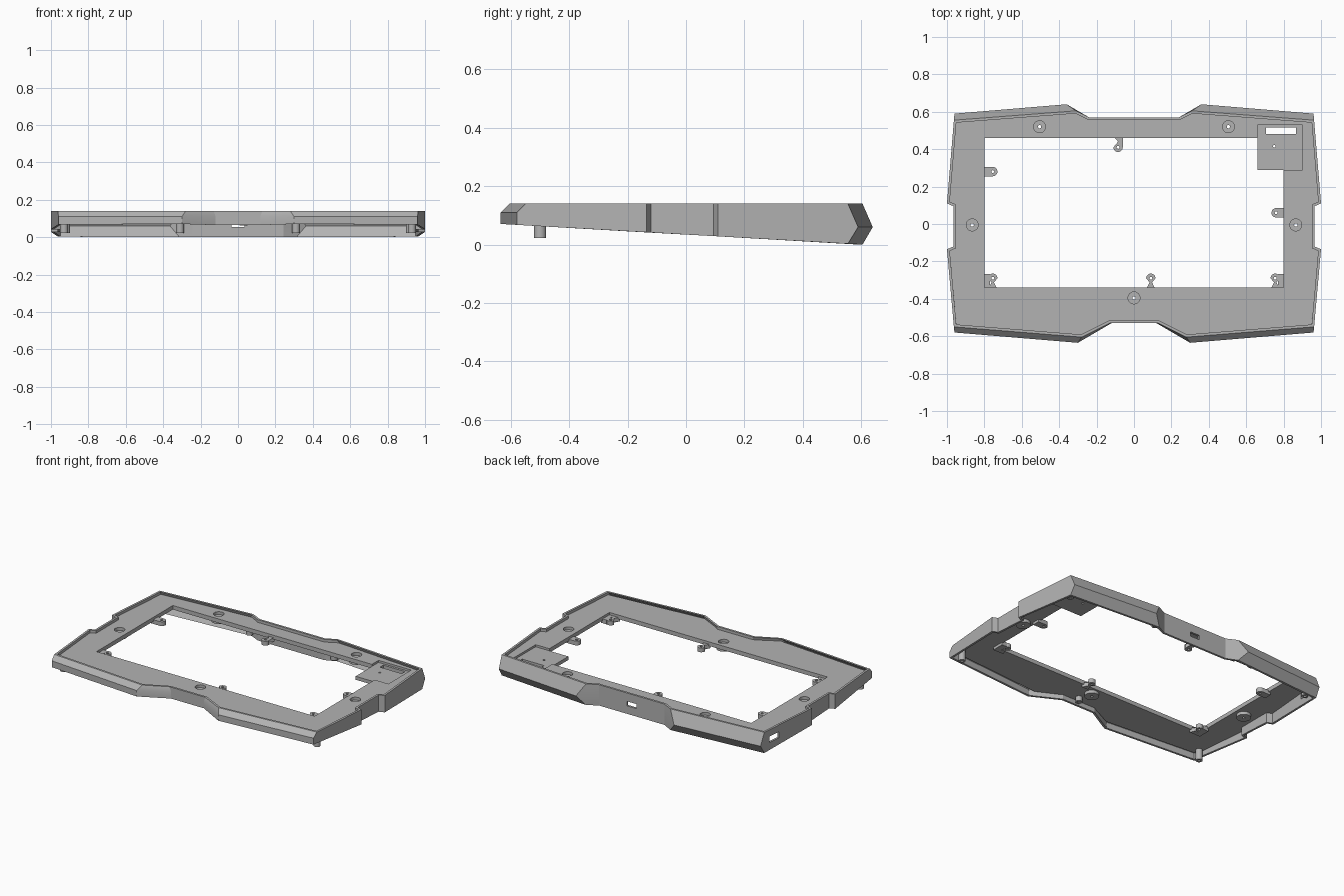
import bpy, bmesh
from math import sin, cos, pi
from mathutils import Vector

if "Cube" in bpy.data.objects:
    bpy.data.objects.remove(bpy.data.objects["Cube"], do_unlink=True)

grey = bpy.data.materials.new("plain grey")
grey.use_nodes = True
grey.diffuse_color = (0.45, 0.45, 0.45, 1)
grey.node_tree.nodes["Principled BSDF"].inputs["Base Color"].default_value = (0.45, 0.45, 0.45, 1)
parts = []


def add_object(name, mesh):
    obj = bpy.data.objects.new(name, mesh)
    bpy.context.collection.objects.link(obj)
    mesh.materials.clear()
    mesh.materials.append(grey)
    parts.append(obj)
    return obj


def baked(obj):
    bpy.context.view_layer.update()
    return bpy.data.meshes.new_from_object(obj.evaluated_get(bpy.context.evaluated_depsgraph_get()))


def circle(x, y, r, n=24):
    return [(x + r * cos(2 * pi * i / n), y + r * sin(2 * pi * i / n)) for i in range(n)]


def rect(x0, x1, y0, y1):
    return [(x0, y0), (x1, y0), (x1, y1), (x0, y1)]


def slab(name, loops, z0, z1):
    """Flat plate from an outline and its holes."""
    curve = bpy.data.curves.new(name, 'CURVE')
    curve.dimensions = '2D'
    curve.fill_mode = 'BOTH'
    curve.extrude = (z1 - z0) / 2
    for loop in loops:
        spline = curve.splines.new('POLY')
        spline.points.add(len(loop) - 1)
        for p, (x, y) in zip(spline.points, loop):
            p.co = (x, y, 0, 1)
        spline.use_cyclic_u = True
    temp = bpy.data.objects.new(name + " profile", curve)
    bpy.context.collection.objects.link(temp)
    mesh = baked(temp)
    bpy.data.objects.remove(temp, do_unlink=True)
    obj = add_object(name, mesh)
    obj.location.z = (z0 + z1) / 2
    return obj


def mirrored(half):
    return half + [(-x, y) for x, y in reversed(half)]


def inset(loop, d):
    """Move every edge of a counter-clockwise loop inward by d."""
    out = []
    for i, p in enumerate(loop):
        a, b, c = Vector(loop[i - 1]), Vector(p), Vector(loop[(i + 1) % len(loop)])
        e, f = (b - a).normalized(), (c - b).normalized()
        n, m = Vector((-e.y, e.x)), Vector((-f.y, f.x))
        q = b + (n + m) * d / (1 + n.dot(m))
        out.append((q.x, q.y))
    return out


# Outline levels of the wall, right half from front to back
side = [(1, -.135), (.965, -.12), (.965, .095), (1, .11)]
front_mid = [(.12, -.53), (.30, -.635), (.96, -.58)]
front_top = [(.13, -.53), (.28, -.605), (.963, -.55)]
back_mid = [(.96, .59), (.36, .64), (.24, .57)]
back_top = [(.963, .555), (.31, .605), (.24, .57)]
low = mirrored(front_mid + side + back_top)
mid = mirrored(front_mid + side + back_mid)
top = mirrored(front_top + side + back_top)


def z_low(x, y):
    return .0345 - .057 * y


def z_mid(x, y):
    return .11 if y < -.5 else .06 if y > .5 else .09


def z_top(x, y):
    return .14


# Thin outer wall with chamfered front and back
THICK = .014
bm = bmesh.new()
rings = []
for loop, height, d in ((low, z_low, 0), (mid, z_mid, 0), (top, z_top, 0),
                        (top, z_top, THICK), (mid, z_mid, THICK), (low, z_low, THICK)):
    moved = inset(loop, d)
    rings.append([bm.verts.new((x, y, height(*p))) for (x, y), p in zip(moved, loop)])
for k, ring in enumerate(rings):
    nxt = rings[(k + 1) % len(rings)]
    for i in range(len(ring)):
        j = (i + 1) % len(ring)
        bm.faces.new((ring[i], ring[j], nxt[j], nxt[i]))
bmesh.ops.recalc_face_normals(bm, faces=bm.faces)
mesh = bpy.data.meshes.new("outer_wall")
bm.to_mesh(mesh)
bm.free()
wall = add_object("outer_wall", mesh)

# Port openings in the back and the right side
for centre, size in (((0, .57, .07), (.07, .1, .03)), ((-.97, .46, .075), (.1, .09, .04))):
    bpy.ops.mesh.primitive_cube_add(size=1, location=centre)
    cutter = bpy.context.object
    cutter.name = "port_cutter"
    cutter.hide_render = True
    cutter.scale = size
    mod = wall.modifiers.new("port", 'BOOLEAN')
    mod.operation = 'DIFFERENCE'
    mod.solver = 'EXACT'
    mod.object = cutter
    cut = baked(wall)
    wall.modifiers.clear()
    wall.data = cut
    bpy.data.objects.remove(cutter, do_unlink=True)

# Face plate with the screen opening and counterbores
screws = [(-.505, .52), (.505, .52), (-.865, -.005), (.865, -.005), (0, -.395)]
opening = [(-.8, -.34), (.8, -.34), (.8, .29), (.9, .29), (.9, .53), (.66, .53), (.66, .46), (-.8, .46)]
slab("face_plate", [inset(top, THICK * .6), opening] + [circle(x, y, .032) for x, y in screws], .095, .122)
for x, y in screws:
    slab("screw_cup", [circle(x, y, .044), circle(x, y, .009, 12)], .075, .103)

# Sunken corner panel with its slot
slab("corner_panel", [rect(.66, .91, .29, .54), rect(.705, .865, .48, .515), circle(.75, .415, .007, 12)],
     .085, .108)


# Mounting lugs around the opening
def lug(x, y, dx, dy, reach=.06, r=.025):
    n = 12
    loop = [(x + r * (dx * sin(pi * i / n) - dy * cos(pi * i / n)),
             y + r * (dy * sin(pi * i / n) + dx * cos(pi * i / n))) for i in range(n + 1)]
    for s in (-1, 1):
        loop.append((x - dx * reach - dy * r * -s, y - dy * reach + dx * r * s))
    slab("mounting_lug", [loop, circle(x, y, .008, 12)], .078, .106)


for spec in ((-.755, .28, 1, 0), (-.085, .41, 0, -1), (.76, .06, -1, 0), (.09, -.29, 0, 1),
             (-.755, -.29, 0, 1), (.755, -.29, 0, 1)):
    lug(*spec)
for s in (-1, 1):
    slab("corner_web", [rect(*sorted((s * .77, s * .81)), -.35, -.268)], .078, .106)

# Posts under the plate
posts = [(s * x, y, z) for s in (-1, 1) for x, y, z in ((.93, -.5, .022), (.31, .565, .022), (.92, .5, .022))]
for x, y, z in posts + [(.03, -.48, .063)]:
    slab("screw_post", [circle(x, y, .021), circle(x, y, .008, 12)], z, .1)

# Soft shading on round walls only
bpy.ops.object.select_all(action='DESELECT')
for obj in parts:
    obj.select_set(True)
bpy.context.view_layer.objects.active = wall
bpy.ops.object.shade_smooth_by_angle(angle=pi / 9)
